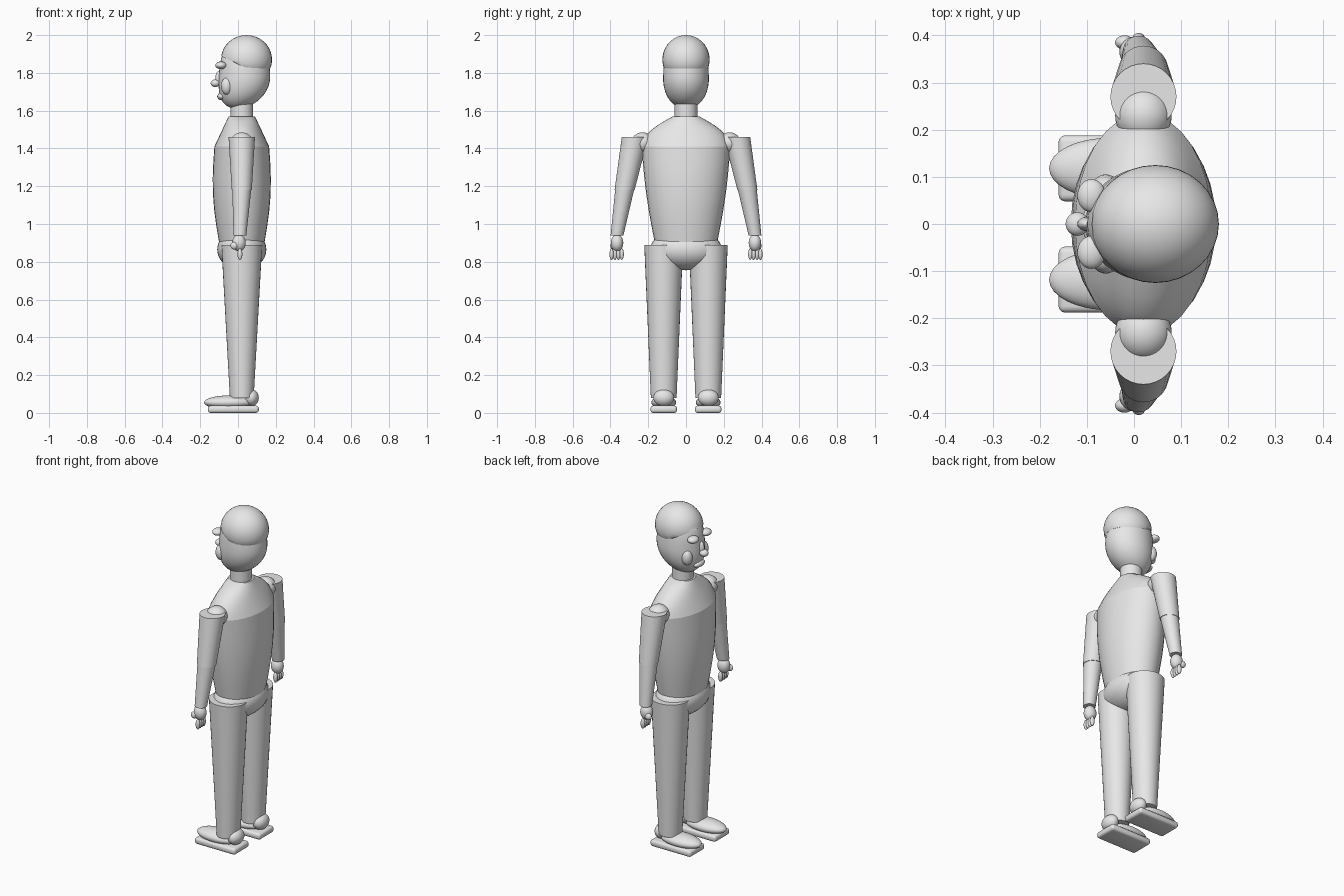
import bpy
import bmesh
import math
from mathutils import Vector

default_cube = bpy.data.objects.get("Cube")
if default_cube:
    bpy.data.objects.remove(default_cube, do_unlink=True)

grey = bpy.data.materials.new("light_grey")
grey.use_nodes = True
grey.diffuse_color = (0.8, 0.8, 0.8, 1)
shader = grey.node_tree.nodes["Principled BSDF"]
shader.inputs["Base Color"].default_value = grey.diffuse_color


def finish(bm, name, paired):
    """Turn a bmesh into a smooth grey object, mirrored across y when paired."""
    bmesh.ops.recalc_face_normals(bm, faces=bm.faces)
    mesh = bpy.data.meshes.new(name)
    bm.to_mesh(mesh)
    bm.free()
    mesh.materials.append(grey)
    part = bpy.data.objects.new(name, mesh)
    bpy.context.collection.objects.link(part)
    bpy.ops.object.select_all(action='DESELECT')
    part.select_set(True)
    bpy.context.view_layer.objects.active = part
    bpy.ops.object.shade_smooth_by_angle(angle=math.radians(40))
    if paired:
        mirror = part.modifiers.new("other_side", 'MIRROR')
        mirror.use_axis = (False, True, False)
    return part


def ball(name, centre, radii, paired=False, reshape=None):
    """Ellipsoid; reshape may adjust each unit-sphere point first."""
    bm = bmesh.new()
    bmesh.ops.create_uvsphere(bm, u_segments=32, v_segments=24, radius=1)
    for vert in bm.verts:
        point = reshape(vert.co) if reshape else vert.co
        vert.co = Vector(centre) + point * Vector(radii)
    return finish(bm, name, paired)


def limb(name, start, end, start_radii, end_radii, paired=False, bulge=(0, 0)):
    """Elliptical tube with level ends, tapering and bulging between them."""
    start, end = Vector(start), Vector(end)
    start_radii, end_radii = Vector(start_radii), Vector(end_radii)
    sides, steps = 32, 6
    bm = bmesh.new()
    rings = []
    for step in range(steps + 1):
        t = step / steps
        centre = start.lerp(end, t)
        radii = start_radii.lerp(end_radii, t) + Vector(bulge) * math.sin(math.pi * t)
        ring = []
        for side in range(sides):
            angle = math.tau * side / sides
            offset = Vector((radii.x * math.cos(angle), radii.y * math.sin(angle), 0))
            ring.append(bm.verts.new(centre + offset))
        rings.append(ring)
    for lower, upper in zip(rings, rings[1:]):
        for side in range(sides):
            bm.faces.new((lower[side - 1], lower[side], upper[side], upper[side - 1]))
    bm.faces.new(rings[0])
    bm.faces.new(rings[-1])
    return finish(bm, name, paired)


def jaw(point):
    """Fuller, forward-leaning lower half of the head."""
    depth = max(-point.z, 0)
    fullness = 1 + depth * 0.15
    return Vector((point.x * fullness - depth ** 2 * 0.3, point.y * fullness, point.z))


def cap_rim(point):
    """Cut the dome off level at the back and rising towards the forehead."""
    rim = max(-point.x, 0) * 0.5 - 0.35
    return Vector((point.x, point.y, max(point.z, rim)))


# Trunk
axis = 0.02
waist, chest, collar = (axis, 0, 0.9), (axis, 0, 1.41), (axis, 0, 1.57)
chest_radii = (0.145, 0.235)
limb("torso", waist, chest, (0.12, 0.165), chest_radii, bulge=(0.02, 0.01))
limb("shoulder_yoke", chest, collar, chest_radii, (0.07, 0.07), bulge=(0, 0.04))
limb("neck", collar, (axis, 0, 1.7), (0.06, 0.06), (0.06, 0.06))
ball("pelvis", centre=(axis, 0, 0.865), radii=(0.13, 0.19, 0.11))

# Head
ball("head", centre=(0.035, 0, 1.8), radii=(0.135, 0.12, 0.19), reshape=jaw)
ball("cap", centre=(0.045, 0, 1.87), radii=(0.135, 0.125, 0.13), reshape=cap_rim)
ball("nose_tip", centre=(-0.12, 0, 1.745), radii=(0.025, 0.025, 0.02))
ball("nose_bridge", centre=(-0.1, 0, 1.77), radii=(0.02, 0.015, 0.04))
ball("mouth", centre=(-0.085, 0, 1.675), radii=(0.025, 0.045, 0.02))
ball("brows", centre=(-0.09, 0.06, 1.84), radii=(0.03, 0.035, 0.02), paired=True)
ball("cheeks", centre=(-0.06, 0.075, 1.73), radii=(0.03, 0.03, 0.045), paired=True)

# Arms
shoulder, elbow, wrist = (axis, 0.27, 1.46), (axis, 0.325, 1.18), (0.01, 0.365, 0.94)
ball("shoulder_joints", centre=(axis, 0.23, 1.43), radii=(0.06, 0.06, 0.055), paired=True)
limb("upper_arms", elbow, shoulder, (0.053, 0.053), (0.07, 0.07), paired=True)
limb("forearms", wrist, elbow, (0.034, 0.034), (0.05, 0.05), paired=True)

# Hands
ball("palms", centre=(0.005, 0.365, 0.9), radii=(0.036, 0.033, 0.045), paired=True)
ball("thumbs", centre=(-0.02, 0.385, 0.885), radii=(0.02, 0.015, 0.02), paired=True)
for number, finger in enumerate(("index", "middle", "ring", "little")):
    across = 0.34 + number * 0.018
    ball(finger + "_fingers", centre=(0.01, across, 0.84),
         radii=(0.013, 0.011, 0.03), paired=True)

# Legs
stance = 0.118
limb("legs", (axis, stance, 0.08), (axis, stance, 0.89),
     (0.063, 0.068), (0.108, 0.103), paired=True)

# Shoes
ball("shoe_uppers", centre=(-0.05, stance, 0.055), radii=(0.13, 0.065, 0.037), paired=True)
ball("heels", centre=(0.07, stance, 0.08), radii=(0.04, 0.055, 0.045), paired=True)
sole_bm = bmesh.new()
bmesh.ops.create_cube(sole_bm, size=1)
for vert in sole_bm.verts:
    vert.co = Vector((-0.025, stance, 0.019)) + vert.co * Vector((0.27, 0.14, 0.038))
bmesh.ops.bevel(sole_bm, geom=sole_bm.edges, offset=0.014, segments=3,
                profile=0.5, affect='EDGES')
finish(sole_bm, "soles", paired=True)
